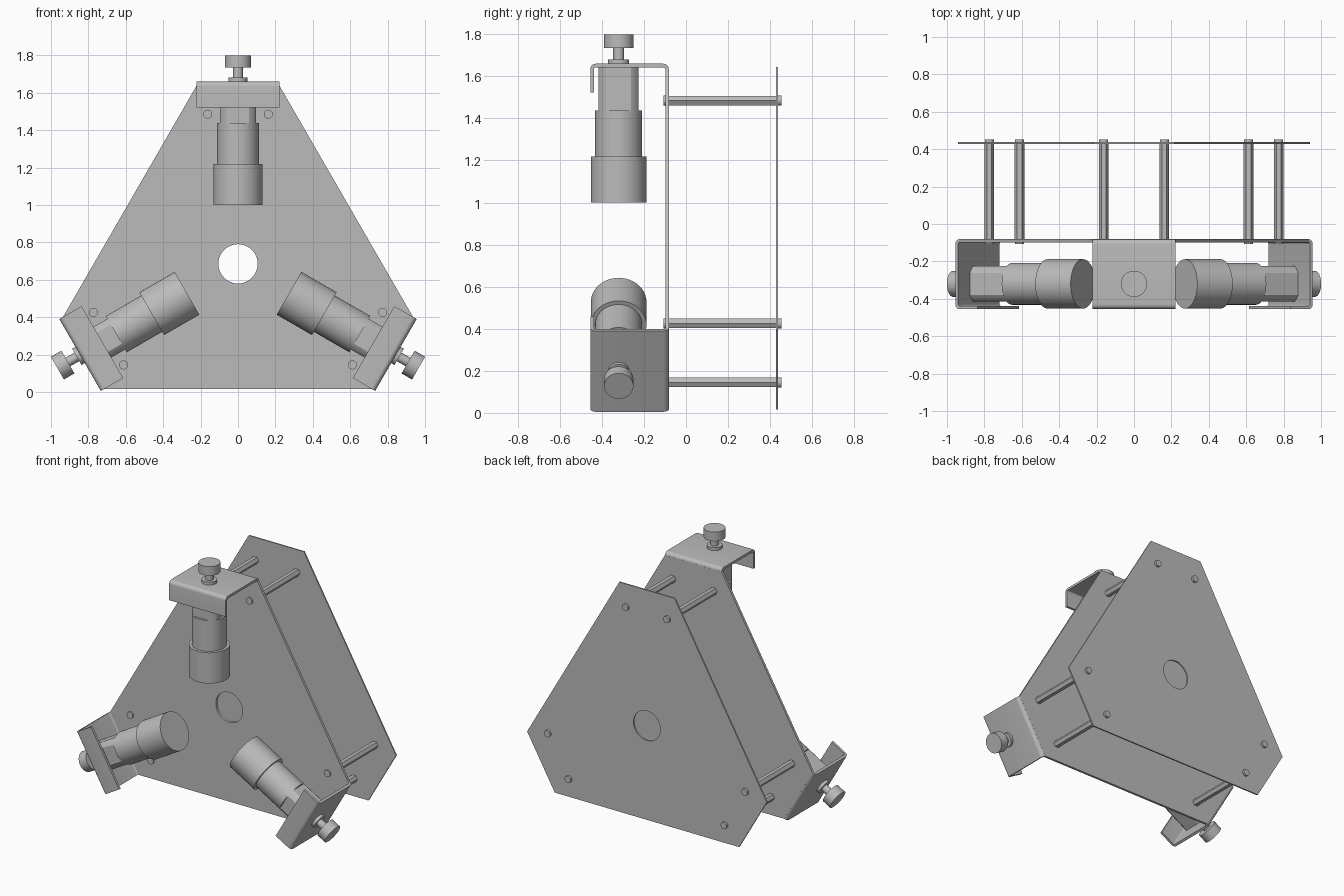
import bpy, bmesh
from math import sin, cos, pi, radians, acos
from mathutils import Matrix, Vector

cube = bpy.data.objects.get("Cube")
if cube:
    bpy.data.objects.remove(cube, do_unlink=True)

CENTRE_Z = 0.685      # height of the three-fold axis
AXIS_Y = -0.32        # depth of the barrel axes
SHEET = 0.017         # front sheet thickness
FRONT_Y = -0.09       # middle of the front sheet
HALF_W = 0.222        # half width of a bracket

grey = bpy.data.materials.new("satin grey")
grey.use_nodes = True
colour = (0.5, 0.5, 0.5, 1)
grey.diffuse_color = colour
grey.node_tree.nodes["Principled BSDF"].inputs["Base Color"].default_value = colour


def finish(name, bm, matrix=Matrix()):
    """Turn a bmesh into an object, smooth with sharp creases."""
    bmesh.ops.transform(bm, matrix=matrix, verts=bm.verts)
    bmesh.ops.recalc_face_normals(bm, faces=bm.faces)
    for f in bm.faces:
        f.smooth = True
    for e in bm.edges:
        e.smooth = e.calc_face_angle(pi) < 0.5
    mesh = bpy.data.meshes.new(name)
    bm.to_mesh(mesh)
    bm.free()
    mesh.materials.append(grey)
    obj = bpy.data.objects.new(name, mesh)
    bpy.context.collection.objects.link(obj)


def extrude(bm, faces, vector):
    """Thicken flat faces into a solid."""
    new = bmesh.ops.extrude_face_region(bm, geom=faces)["geom"]
    verts = [v for v in new if isinstance(v, bmesh.types.BMVert)]
    bmesh.ops.translate(bm, vec=vector, verts=verts)


def prism(name, points, vector, matrix):
    bm = bmesh.new()
    face = bm.faces.new([bm.verts.new(p) for p in points])
    extrude(bm, [face], vector)
    finish(name, bm, matrix)


def lathe(name, profile, matrix, sides=48):
    """Revolve (radius, height) pairs about z and cap both ends."""
    bm = bmesh.new()
    rings = []
    for r, z in profile:
        rings.append([bm.verts.new((r * cos(2 * pi * i / sides), r * sin(2 * pi * i / sides), z))
                      for i in range(sides)])
    for a, b in zip(rings, rings[1:]):
        for i in range(sides):
            j = (i + 1) % sides
            bm.faces.new((a[i], a[j], b[j], b[i]))
    bm.faces.new(rings[0])
    bm.faces.new(rings[-1])
    finish(name, bm, matrix)


def plate(name, half_w, reach, y, thick):
    """Clipped triangle with a round centre hole."""
    bm = bmesh.new()
    outer = []
    for k in range(3):
        turn = Matrix.Rotation(k * 2 * pi / 3, 3, 'Y')
        outer += [turn @ Vector((s * half_w, y, reach)) for s in (-1, 1)]
    hole = [Vector((0.105 * cos(a), y, 0.105 * sin(a)))
            for a in (2 * pi * i / 48 for i in range(48))]
    edges = []
    for loop in (outer, hole):
        vs = [bm.verts.new(p) for p in loop]
        edges += [bm.edges.new((vs[i - 1], vs[i])) for i in range(len(vs))]
    bmesh.ops.triangle_fill(bm, use_beauty=True, edges=edges, normal=(0, -1, 0))
    extrude(bm, bm.faces[:], (0, thick, 0))
    finish(name, bm, Matrix.Translation((0, 0, CENTRE_Z)))


def bracket_profile():
    """Hooked sheet: up from the plate, forward, then down into a lip."""
    y_back, y_front, top, bend = FRONT_Y + SHEET / 2, -0.455, 0.975, 0.026

    def side(radius, inset):
        pts = [(y_back - inset, 0.95)]
        for cy, start in ((y_back - bend, 0), (y_front + bend, 90)):
            for i in range(7):
                a = radians(start + 15 * i)
                pts.append((cy + radius * cos(a), top - bend + radius * sin(a)))
        return pts + [(y_front + inset, 0.837)]

    loop = side(bend, 0) + side(bend - SHEET, SHEET)[::-1]
    return [(-HALF_W, y, z) for y, z in loop]


def flatted_round(radius, flat, z):
    """Circle trimmed by four flats."""
    a0 = acos(flat / radius)
    pts = []
    for q in range(4):
        for i in range(7):
            a = q * pi / 2 + a0 + (pi / 2 - 2 * a0) * i / 6
            pts.append((radius * cos(a), radius * sin(a), z))
    return pts


# Front and back plates
plate("front_plate", HALF_W, 0.952, FRONT_Y - SHEET / 2, SHEET)
plate("back_plate", 0.217, 0.96, 0.428, 0.01)

# Three identical arms around the centre
for arm, angle in (("top", 0), ("left", 120), ("right", 240)):
    place = Matrix.Translation((0, 0, CENTRE_Z)) @ Matrix.Rotation(radians(angle), 4, 'Y')
    axis = place @ Matrix.Translation((0, AXIS_Y, 0))

    prism(arm + "_bracket", bracket_profile(), (2 * HALF_W, 0, 0), place)

    # Barrel: wide nose, sleeve and flatted neck
    lathe(arm + "_barrel", [(0.132, 0.315), (0.132, 0.533), (0.112, 0.533), (0.112, 0.752)], axis)
    prism(arm + "_neck", flatted_round(0.112, 0.095, 0.75), (0, 0, 0.21), axis)

    # Adjusting screw: washer, stem and knob
    lathe(arm + "_adjuster", [(0.05, 0.974), (0.05, 0.995), (0.026, 0.995), (0.026, 1.05),
                              (0.07, 1.05), (0.07, 1.115)], axis)

    # Hexagonal spacers with a screw head at each end
    for side, x in (("a", -0.162), ("b", 0.162)):
        along_y = place @ Matrix.Translation((x, 0, 0.8)) @ Matrix.Rotation(-pi / 2, 4, 'X')
        lathe(f"{arm}_spacer_{side}", [(0.026, FRONT_Y), (0.026, 0.43)], along_y, 6)
        lathe(f"{arm}_front_screw_{side}", [(0.024, -0.108), (0.024, FRONT_Y)], along_y, 24)
        lathe(f"{arm}_back_screw_{side}", [(0.024, 0.432), (0.024, 0.453)], along_y, 24)
